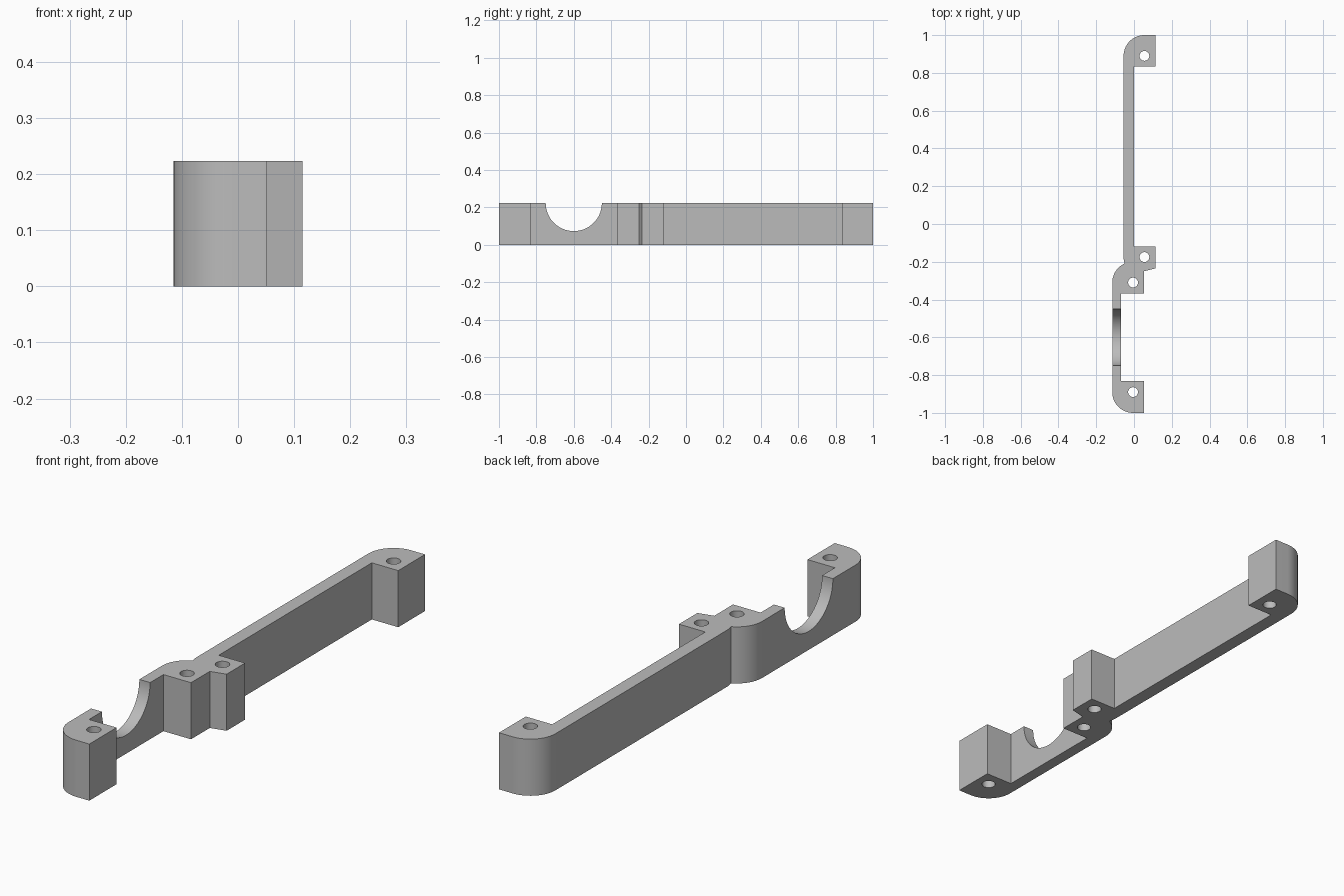
import bpy, bmesh
from math import radians, cos, sin
from mathutils import Matrix

if "Cube" in bpy.data.objects:
    bpy.data.objects.remove(bpy.data.objects["Cube"])

HEIGHT, CORNER, HOLE, NOTCH = 0.223, 0.11, 0.026, 0.15
UPPER_X, LOWER_X = 0.055, -0.005      # screw hole lines
RIGHT, STEP = 0.115, 0.052            # right faces of the bosses

grey = bpy.data.materials.new("plain grey")
grey.use_nodes = True
colour = (0.5, 0.5, 0.5, 1)
grey.diffuse_color = colour
grey.node_tree.nodes["Principled BSDF"].inputs["Base Color"].default_value = colour


def arc(cx, cy, start, end, steps=20):
    angles = [radians(start + (end - start) * i / steps) for i in range(steps + 1)]
    return [(cx + CORNER * cos(a), cy + CORNER * sin(a)) for a in angles]


def make_object(name, bm):
    bmesh.ops.recalc_face_normals(bm, faces=bm.faces)
    mesh = bpy.data.meshes.new(name)
    bm.to_mesh(mesh)
    bm.free()
    mesh.materials.append(grey)
    obj = bpy.data.objects.new(name, mesh)
    bpy.context.collection.objects.link(obj)
    return obj


def cylinder_cutter(name, radius, depth, matrix, sides):
    bm = bmesh.new()
    bmesh.ops.create_cone(bm, cap_ends=True, segments=sides, radius1=radius,
                          radius2=radius, depth=depth, matrix=matrix)
    obj = make_object(name, bm)
    obj.hide_render = True
    return obj


# Bracket outline, counter-clockwise from the lower front boss
outline = [(STEP, -1), (STEP, -0.83), (-0.068, -0.83), (-0.068, -0.367),
           (STEP, -0.367), (STEP, -0.25), (RIGHT, -0.235), (RIGHT, -0.12),
           (0, -0.12), (0, 0.833), (RIGHT, 0.833), (RIGHT, 1)]
outline += arc(UPPER_X, 0.89, 90, 180)              # rear rounded corner
outline += arc(UPPER_X, -0.175, 180, 198, 4)        # joint between the arms
outline += arc(LOWER_X, -0.31, 113.8, 180)[1:]
outline += arc(LOWER_X, -0.89, 180, 270)            # front rounded corner

bm = bmesh.new()
base = bm.faces.new([bm.verts.new((x, y, 0)) for x, y in outline])
extruded = bmesh.ops.extrude_face_region(bm, geom=[base])["geom"]
bmesh.ops.translate(bm, vec=(0, 0, HEIGHT),
                    verts=[v for v in extruded if isinstance(v, bmesh.types.BMVert)])
bracket = make_object("bracket", bm)

# Screw holes and the round cable notch
cutters = [cylinder_cutter("hole_cutter", HOLE, 1, Matrix.Translation((x, y, 0.1)), 32)
           for x, y in ((UPPER_X, 0.89), (UPPER_X, -0.175),
                        (LOWER_X, -0.31), (LOWER_X, -0.89))]
cutters.append(cylinder_cutter(
    "notch_cutter", NOTCH, 1,
    Matrix.Translation((0, -0.6, HEIGHT)) @ Matrix.Rotation(radians(90), 4, "Y"), 96))

bpy.ops.object.select_all(action="DESELECT")
bracket.select_set(True)
bpy.context.view_layer.objects.active = bracket
for cutter in cutters:
    cut = bracket.modifiers.new(cutter.name, "BOOLEAN")
    cut.operation = "DIFFERENCE"
    cut.solver = "EXACT"
    cut.object = cutter
    bpy.ops.object.modifier_apply(modifier=cut.name)
for cutter in cutters:
    bpy.data.objects.remove(cutter)

bpy.ops.object.shade_smooth_by_angle(angle=radians(25))
